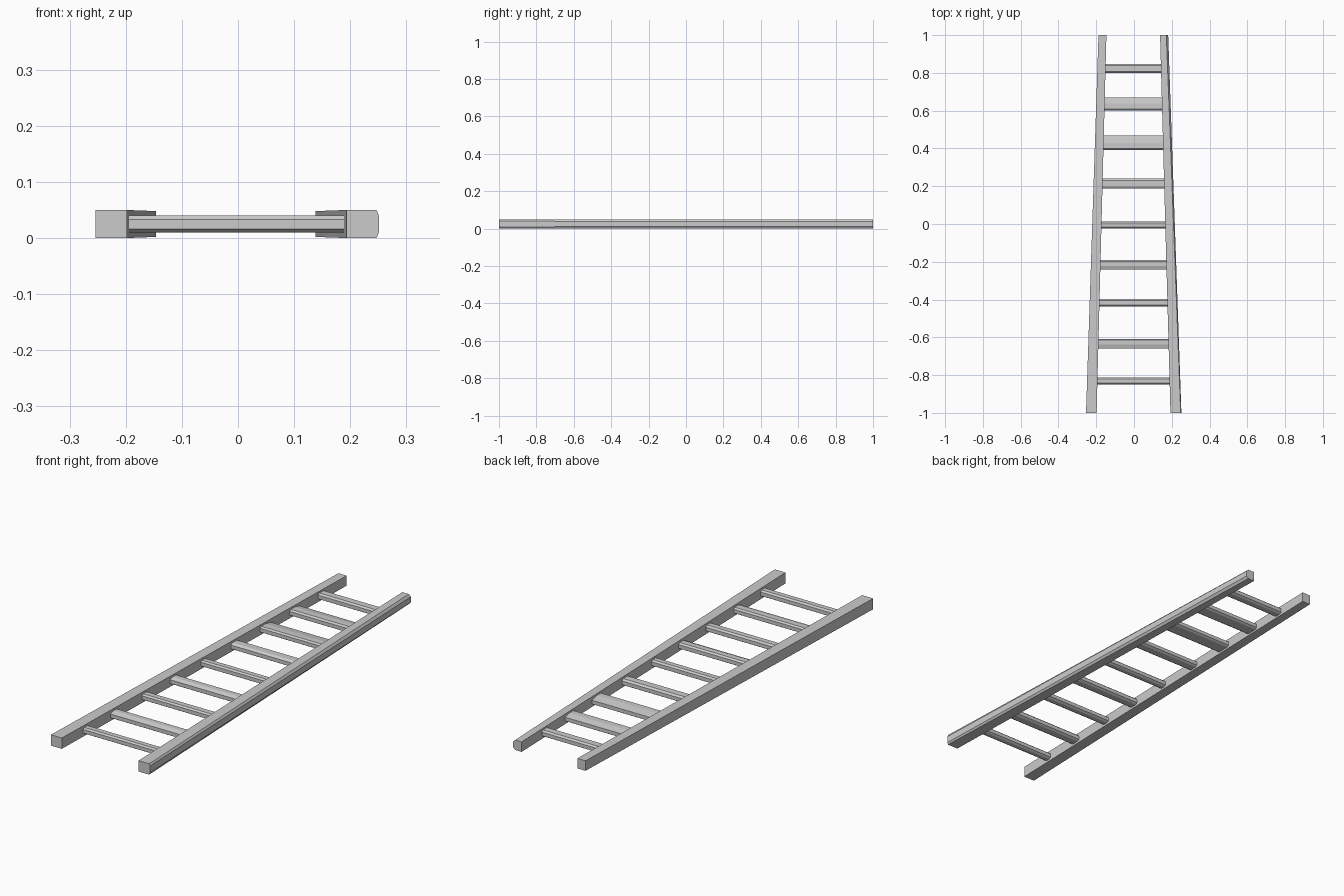
import bpy

cube = bpy.data.objects.get("Cube")
if cube:
    bpy.data.objects.remove(cube, do_unlink=True)

grey = bpy.data.materials.new("plain grey")
grey.use_nodes = True
colour = (0.6, 0.6, 0.6, 1)
grey.diffuse_color = colour
grey.node_tree.nodes["Principled BSDF"].inputs["Base Color"].default_value = colour


def loft(name, start, end):
    """Closed solid between two matching cross-sections."""
    n = len(start)
    faces = [tuple(range(n)), tuple(reversed(range(n, 2 * n)))]
    for i in range(n):
        j = (i + 1) % n
        faces.append((j, i, n + i, n + j))
    mesh = bpy.data.meshes.new(name)
    mesh.from_pydata(start + end, [], faces)
    mesh.materials.append(grey)
    obj = bpy.data.objects.new(name, mesh)
    bpy.context.collection.objects.link(obj)
    # Outward normals
    import bmesh
    bm = bmesh.new()
    bm.from_mesh(mesh)
    bmesh.ops.recalc_face_normals(bm, faces=bm.faces)
    bm.to_mesh(mesh)
    bm.free()
    return obj


def rail_section(inner, outer, y, low, high, chamfer):
    """Rectangle with optional chamfers on its outer side."""
    if not chamfer:
        return [(inner, y, low), (outer, y, low), (outer, y, high), (inner, y, high)]
    cut = 0.01
    return [(inner, y, low), (outer - chamfer, y, low), (outer, y, low + cut),
            (outer, y, high - cut), (outer - chamfer, y, high), (inner, y, high)]


# Tapering side rails
loft("right_rail", rail_section(-0.198, -0.254, -1, 0, 0.05, 0),
     rail_section(-0.146, -0.188, 1, 0.002, 0.048, 0))
loft("left_rail", rail_section(0.193, 0.251, -1, 0, 0.05, 0.004),
     rail_section(0.138, 0.181, 1, 0.002, 0.048, 0.01))


def rung_section(x, front, ridge_front, ridge_back, back):
    """Eight-sided bar with a flat top and sloping shoulders."""
    profile = [(front, 0.016), (front, 0.033), (ridge_front, 0.04), (ridge_back, 0.04),
               (back, 0.033), (back, 0.016), (back - 0.01, 0.01), (front + 0.01, 0.01)]
    return [(x, y, z) for y, z in profile]


# Rungs: front edge, top ridge, back edge
rungs = [
    (-0.850, -0.843, -0.820, -0.812),
    (-0.660, -0.637, -0.615, -0.608),
    (-0.437, -0.430, -0.405, -0.396),
    (-0.240, -0.222, -0.198, -0.190),
    (-0.024, -0.017, 0.006, 0.014),
    (0.187, 0.198, 0.230, 0.240),
    (0.393, 0.400, 0.428, 0.468),
    (0.600, 0.608, 0.637, 0.670),
    (0.800, 0.808, 0.838, 0.846),
]
for number, (front, ridge_front, ridge_back, back) in enumerate(rungs, 1):
    # Ends stop just inside the rails
    t = (front + 1) / 2
    left_x = 0.198 - 0.055 * t
    right_x = -0.203 + 0.052 * t
    loft(f"rung_{number}", rung_section(right_x, front, ridge_front, ridge_back, back),
         rung_section(left_x, front, ridge_front, ridge_back, back))
